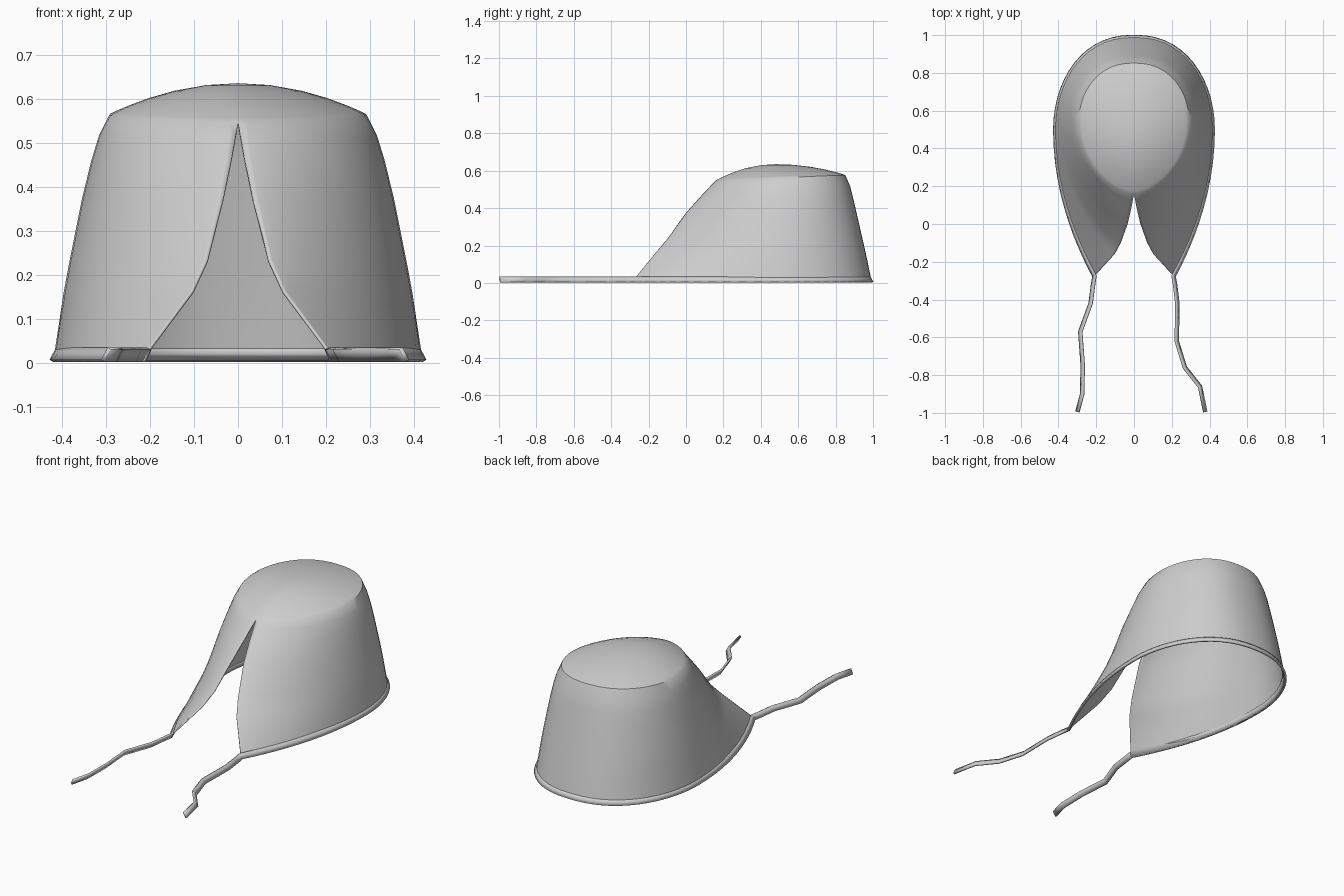
import bpy, bmesh, math
from mathutils import Vector

if "Cube" in bpy.data.objects:
    bpy.data.objects.remove(bpy.data.objects["Cube"])

cloth = bpy.data.materials.new("light_grey_cloth")
cloth.diffuse_color = (0.62, 0.62, 0.62, 1)
cloth.use_nodes = True
cloth.node_tree.nodes["Principled BSDF"].inputs["Base Color"].default_value = cloth.diffuse_color


def finish(name, verts, faces, thickness, mirror=False, offset=0.0):
    """Mesh object from points, with optional mirroring and cloth thickness."""
    me = bpy.data.meshes.new(name)
    me.from_pydata(verts, [], faces)
    bm = bmesh.new()
    bm.from_mesh(me)
    bmesh.ops.remove_doubles(bm, verts=bm.verts, dist=0.0008)
    bmesh.ops.recalc_face_normals(bm, faces=bm.faces)
    bm.to_mesh(me)
    bm.free()
    me.materials.append(cloth)
    ob = bpy.data.objects.new(name, me)
    bpy.context.collection.objects.link(ob)
    if mirror:
        m = ob.modifiers.new("mirror", 'MIRROR')
        m.merge_threshold = 0.001
    s = ob.modifiers.new("thickness", 'SOLIDIFY')
    s.thickness = thickness
    s.offset = offset
    bpy.ops.object.select_all(action='DESELECT')
    ob.select_set(True)
    bpy.context.view_layer.objects.active = ob
    bpy.ops.object.shade_smooth_by_angle(angle=math.radians(40))
    return ob


def grid_faces(rows, cols):
    return [(r * cols + c, r * cols + c + 1, (r + 1) * cols + c + 1, (r + 1) * cols + c)
            for r in range(rows - 1) for c in range(cols - 1)]


N = 14  # segments per quarter


def half_ring(z, fx, fy, w, ym, back, q):
    """Half outline: front opening edge -> widest side -> centre back."""
    pts = []
    for i in range(N):
        a = math.pi / 2 * (1 - i / N)
        pts.append(Vector((fx + (w - fx) * max(math.cos(a), 0) ** (2 * q),
                           ym - (ym - fy) * math.sin(a), z)))
    for i in range(N + 1):
        a = math.pi / 2 * i / N
        x = w * max(math.cos(a), 0) ** 0.88 if i < N else 0
        pts.append(Vector((x, ym + (back - ym) * math.sin(a), z)))
    pts[0].x = fx
    return pts


# z, front edge x, front edge y, half width, widest y, back y, front roundness
levels = [
    (0.005, 0.210, -0.275, 0.417, 0.50, 0.990, 1.00),
    (0.035, 0.197, -0.262, 0.412, 0.50, 0.984, 0.98),
    (0.16, 0.103, -0.160, 0.393, 0.51, 0.958, 0.92),
    (0.23, 0.070, -0.100, 0.380, 0.52, 0.942, 0.86),
    (0.37, 0.034, 0.000, 0.352, 0.53, 0.910, 0.76),
    (0.46, 0.015, 0.080, 0.330, 0.54, 0.889, 0.70),
    (0.515, 0.005, 0.132, 0.313, 0.54, 0.875, 0.66),
    (0.545, 0.000, 0.160, 0.290, 0.54, 0.850, 0.62),
]
rings = [half_ring(*l) for l in levels]
for p in rings[-1]:
    p.z += 0.03 * (p.y - 0.16) / 0.69
base = rings[0]

# domed crown continues from the last ring
rim, cen = rings[-1], Vector((0, 0.48, 0))
for k in (0.95, 0.85, 0.7, 0.5, 0.25, 0.0):
    rings.append([Vector((k * p.x, cen.y + k * (p.y - cen.y),
                          p.z + (0.632 - p.z) * (1 - k ** 2))) for p in rim])

cols = len(base)
finish("bonnet_shell", [p for r in rings for p in r],
       grid_faces(len(rings), cols), 0.006, mirror=True)

# hem band that runs round the base and on into the two ties
left_tie = [(-0.30, -0.995), (-0.275, -0.90), (-0.272, -0.75), (-0.285, -0.57),
            (-0.23, -0.42), (-0.217, -0.32)]
right_tie = [(0.218, -0.32), (0.23, -0.42), (0.227, -0.62), (0.27, -0.76),
             (0.35, -0.86), (0.378, -0.995)]
path = [Vector(p) for p in left_tie]
path += [Vector((-p.x, p.y)) for p in base]
path += [Vector((p.x, p.y)) for p in reversed(base[:-1])]
path += [Vector(p) for p in right_tie]

low, high = [], []
for i, p in enumerate(path):
    t = (path[min(i + 1, len(path) - 1)] - path[max(i - 1, 0)]).normalized()
    out = Vector((-t.y, t.x))
    lo, hi = p + out * 0.007, p - out * 0.008
    low.append((lo.x, lo.y, 0.004))
    high.append((hi.x, hi.y, 0.032))
finish("hem_band_and_ties", low + high, grid_faces(2, len(path)), 0.010)
